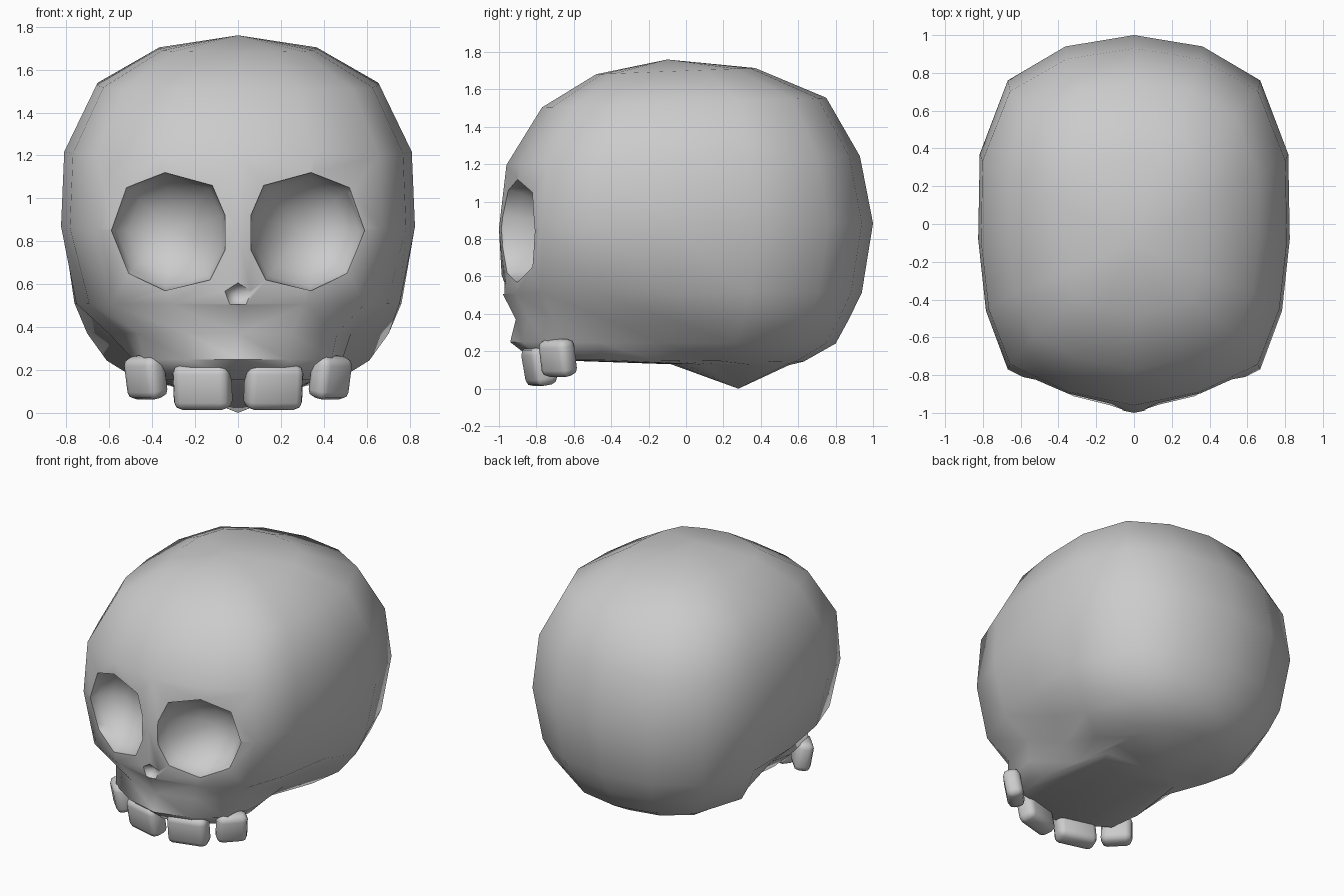
import bpy, bmesh, math
from mathutils import Vector

cube = bpy.data.objects.get("Cube")
if cube:
    bpy.data.objects.remove(cube, do_unlink=True)

bone = bpy.data.materials.new("bone grey")
bone.use_nodes = True
bone.diffuse_color = (0.6, 0.6, 0.6, 1)
bone.node_tree.nodes["Principled BSDF"].inputs["Base Color"].default_value = (0.6, 0.6, 0.6, 1)


def make_object(name, bm):
    bmesh.ops.recalc_face_normals(bm, faces=bm.faces)
    mesh = bpy.data.meshes.new(name)
    bm.to_mesh(mesh)
    bm.free()
    mesh.materials.append(bone)
    obj = bpy.data.objects.new(name, mesh)
    bpy.context.collection.objects.link(obj)
    return obj


def loft(name, rings, start, end):
    """Skin closed rings, closing each end on a single point."""
    bm = bmesh.new()
    loops = [[bm.verts.new(p) for p in ring] for ring in rings]
    n = len(loops[0])
    for a, b in zip(loops, loops[1:]):
        for i in range(n):
            j = (i + 1) % n
            bm.faces.new((a[i], a[j], b[j], b[i]))
    for tip, loop in ((start, loops[0]), (end, loops[-1])):
        v = bm.verts.new(tip)
        for i in range(n):
            bm.faces.new((v, loop[i], loop[(i + 1) % n]))
    return make_object(name, bm)


def smooth(obj, angle):
    bpy.ops.object.select_all(action='DESELECT')
    obj.select_set(True)
    bpy.context.view_layer.objects.active = obj
    bpy.ops.object.shade_smooth_by_angle(angle=math.radians(angle))


# Half of the unit plan outline, from the face round to the back
half_plan = [(0, -1), (0.43, -0.925), (0.81, -0.77), (0.95, -0.46), (1, -0.08),
             (0.99, 0.37), (0.81, 0.76), (0.44, 0.94), (0, 1)]
plan = half_plan + [(-x, y) for x, y in half_plan[-2:0:-1]]


def skull_ring(z, front_w, back_w, front_y, back_y, waist):
    """Rounded oval with own jaw and back widths, pinched behind the jaw."""
    mid, half = (front_y + back_y) / 2, (back_y - front_y) / 2
    ring = []
    for px, py in plan:
        y = mid + half * py
        t = min(max((y + 0.45) / 0.6, 0), 1)
        w = front_w + (back_w - front_w) * t
        w *= 1 - waist * math.exp(-((y + 0.2) / 0.22) ** 2)
        ring.append((px * w, y, z + 0.03 * y * (z - 0.4)))
    return ring


# Cranium and upper jaw: height, front width, back width, front y, back y, waist
levels = [
    (1.70, 0.37, 0.37, -0.48, 0.37, 0),
    (1.53, 0.66, 0.66, -0.77, 0.75, 0),
    (1.22, 0.81, 0.81, -0.96, 0.93, 0),
    (0.87, 0.825, 0.825, -1.00, 1.00, 0),
    (0.51, 0.73, 0.77, -0.98, 0.94, 0),
    (0.37, 0.57, 0.71, -0.91, 0.87, 0.1),
    (0.245, 0.54, 0.62, -0.94, 0.80, 0.24),
    (0.15, 0.45, 0.47, -0.82, 0.63, 0.27),
    (0.13, 0.26, 0.32, -0.08, 0.55, 0),
]
skull = loft("skull", [skull_ring(*l) for l in levels], (0, -0.1, 1.76), (0, 0.28, 0.0))


def socket_cutter(name, outline, steps, tip_y, slope):
    """Bowl that narrows towards the back and follows the slant of the face."""
    cx = sum(p[0] for p in outline) / len(outline)
    cz = sum(p[1] for p in outline) / len(outline)
    rings = [[(cx + (x - cx) * s, y + slope * (x - cx) * s, cz + (z - cz) * s)
              for x, z in outline] for y, s in steps]
    obj = loft(name, rings, (cx, steps[0][0], cz), (cx, tip_y, cz))
    obj.hide_render = True
    return obj


# Eye sockets and nose hole
eye = [(0.34, 1.12), (0.52, 1.05), (0.59, 0.85), (0.51, 0.65), (0.34, 0.57),
       (0.13, 0.62), (0.06, 0.76), (0.06, 0.92), (0.12, 1.06)]
bowl = [(-1.25, 1.0), (-0.89, 1.0), (-0.83, 0.92), (-0.75, 0.72), (-0.69, 0.4)]
nose = [(0.068 * math.sin(math.tau * i / 5), 0.55 + 0.058 * math.cos(math.tau * i / 5)) for i in range(5)]
cutters = [
    socket_cutter("left_eye_cutter", eye, bowl, -0.67, 0.3),
    socket_cutter("right_eye_cutter", [(-x, z) for x, z in eye], bowl, -0.67, -0.3),
    socket_cutter("nose_cutter", nose, [(-1.2, 1.0), (-0.97, 0.95)], -0.93, 0),
]
bpy.context.view_layer.objects.active = skull
skull.select_set(True)
for cutter in cutters:
    mod = skull.modifiers.new("socket", 'BOOLEAN')
    mod.operation = 'DIFFERENCE'
    mod.solver = 'EXACT'
    mod.object = cutter
    bpy.ops.object.modifier_apply(modifier=mod.name)
for cutter in cutters:
    bpy.data.objects.remove(cutter, do_unlink=True)
smooth(skull, 62)


# Teeth: chunky rounded blocks along the jaw
def tooth(name, side, centre, size, turn):
    bm = bmesh.new()
    bmesh.ops.create_cube(bm, size=1)
    bmesh.ops.scale(bm, vec=Vector(size), verts=bm.verts)
    bmesh.ops.bevel(bm, geom=bm.edges[:], offset=0.038, segments=2, profile=0.5, affect='EDGES')
    obj = make_object(name, bm)
    obj.location = (side * centre[0], centre[1], centre[2])
    obj.rotation_euler = (math.radians(10), 0, side * math.radians(turn))
    smooth(obj, 50)


for label, side in (("left", 1), ("right", -1)):
    tooth(label + "_front_tooth", side, (0.165, -0.785, 0.122), (0.27, 0.125, 0.21), 15)
    tooth(label + "_side_tooth", side, (0.43, -0.685, 0.165), (0.2, 0.11, 0.2), 46)
